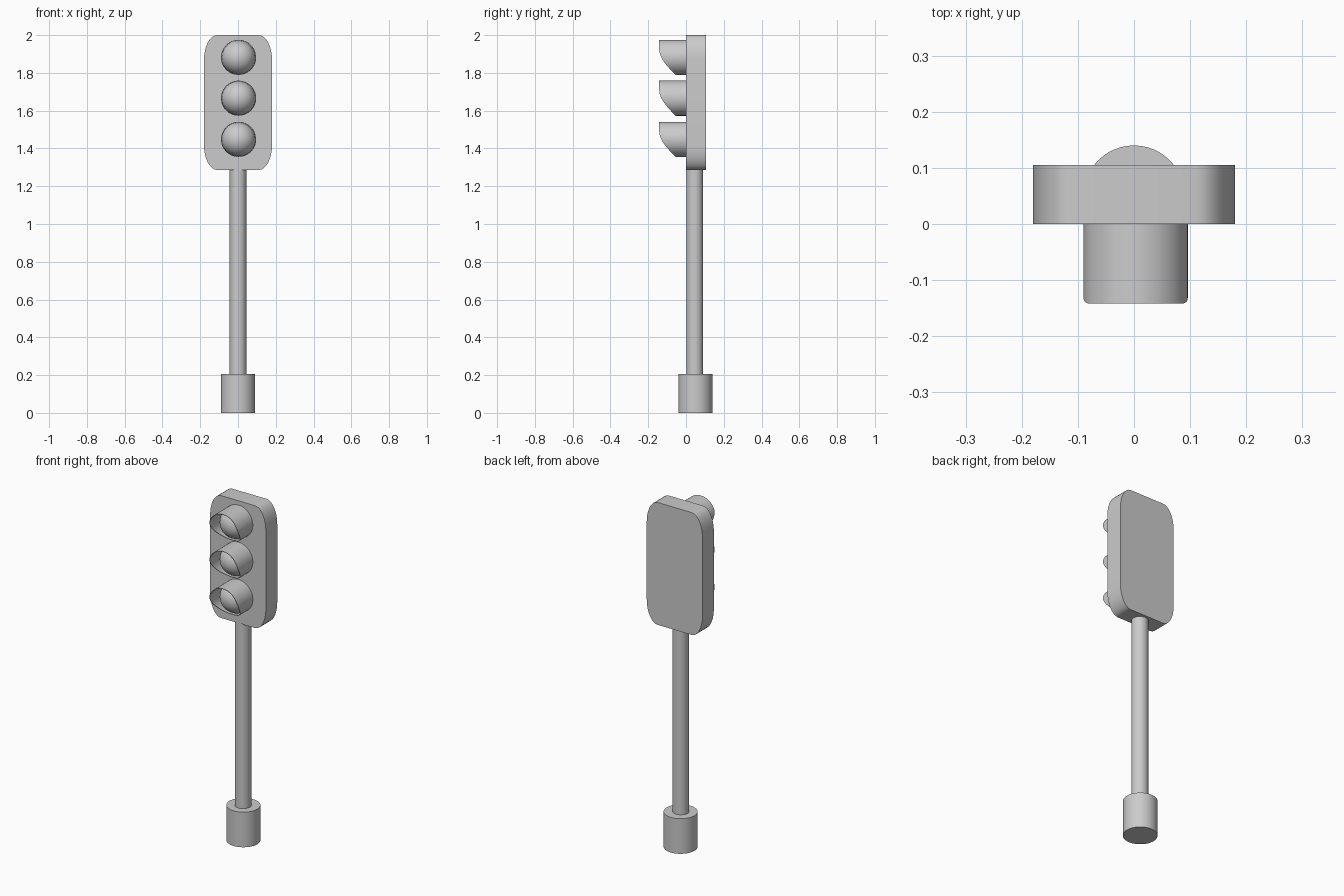
import bpy, bmesh
from math import sin, cos, pi
from mathutils import Matrix

cube = bpy.data.objects.get("Cube")
if cube:
    bpy.data.objects.remove(cube, do_unlink=True)

grey = bpy.data.materials.new("plain grey")
grey.use_nodes = True
colour = (0.6, 0.6, 0.6, 1)
grey.diffuse_color = colour
grey.node_tree.nodes["Principled BSDF"].inputs["Base Color"].default_value = colour


def finish(name, bm, angle=0.6):
    bmesh.ops.recalc_face_normals(bm, faces=bm.faces)
    mesh = bpy.data.meshes.new(name)
    bm.to_mesh(mesh)
    bm.free()
    mesh.materials.append(grey)
    obj = bpy.data.objects.new(name, mesh)
    bpy.context.collection.objects.link(obj)
    bpy.ops.object.select_all(action="DESELECT")
    obj.select_set(True)
    bpy.context.view_layer.objects.active = obj
    bpy.ops.object.shade_smooth_by_angle(angle=angle)
    return obj


def upright_cylinder(name, radius, bottom, top, y):
    bm = bmesh.new()
    bmesh.ops.create_cone(bm, cap_ends=True, segments=48, radius1=radius, radius2=radius,
                          depth=top - bottom,
                          matrix=Matrix.Translation((0, y, (bottom + top) / 2)))
    finish(name, bm)


# Base and pole
upright_cylinder("base", 0.09, 0, 0.205, 0.05)
upright_cylinder("pole", 0.044, 0.2, 1.3, 0.047)

# Housing: slab with tall elliptical corners
bm = bmesh.new()
half_w, half_h, mid_z = 0.18, 0.357, 1.643
corner_w, corner_h, steps = 0.07, 0.13, 8
outline = []
for quarter in range(4):
    sx = 1 if quarter in (0, 3) else -1
    sz = 1 if quarter < 2 else -1
    for i in range(steps + 1):
        a = (quarter + i / steps) * pi / 2
        outline.append(bm.verts.new((sx * (half_w - corner_w) + corner_w * cos(a), 0,
                                     mid_z + sz * (half_h - corner_h) + corner_h * sin(a))))
front = bm.faces.new(outline)
back = bmesh.ops.extrude_face_region(bm, geom=[front], use_keep_orig=True)
bmesh.ops.translate(bm, vec=(0, 0.105, 0),
                    verts=[v for v in back["geom"] if isinstance(v, bmesh.types.BMVert)])
finish("housing", bm)


def hood_length(t):
    """Reach of the hood at height t, from -1 (bottom) to 1 (top)."""
    return 0.055 + 0.087 * sin(pi / 2 * min(1, (t + 1) / 1.5))


# Lamps: a curved hood around a ball lens
lamp_x, outer, inner, sides = 0.003, 0.093, 0.09, 64
for label, z in (("top", 1.882), ("middle", 1.666), ("bottom", 1.448)):
    bm = bmesh.new()
    rings = []
    for i in range(sides):
        a = 2 * pi * i / sides
        reach = hood_length(sin(a))
        rings.append([bm.verts.new((lamp_x + r * cos(a), y, z + r * sin(a)))
                      for r, y in ((outer, 0.005), (outer, -reach),
                                   (inner, -reach), (inner, 0.005))])
    for i in range(sides):
        this, following = rings[i], rings[(i + 1) % sides]
        for j in range(4):
            k = (j + 1) % 4
            bm.faces.new((this[j], this[k], following[k], following[j]))
    finish(label + "_hood", bm)

    bm = bmesh.new()
    bmesh.ops.create_uvsphere(bm, u_segments=48, v_segments=24, radius=0.0895,
                              matrix=Matrix.Translation((lamp_x, -0.017, z)))
    finish(label + "_lens", bm)
